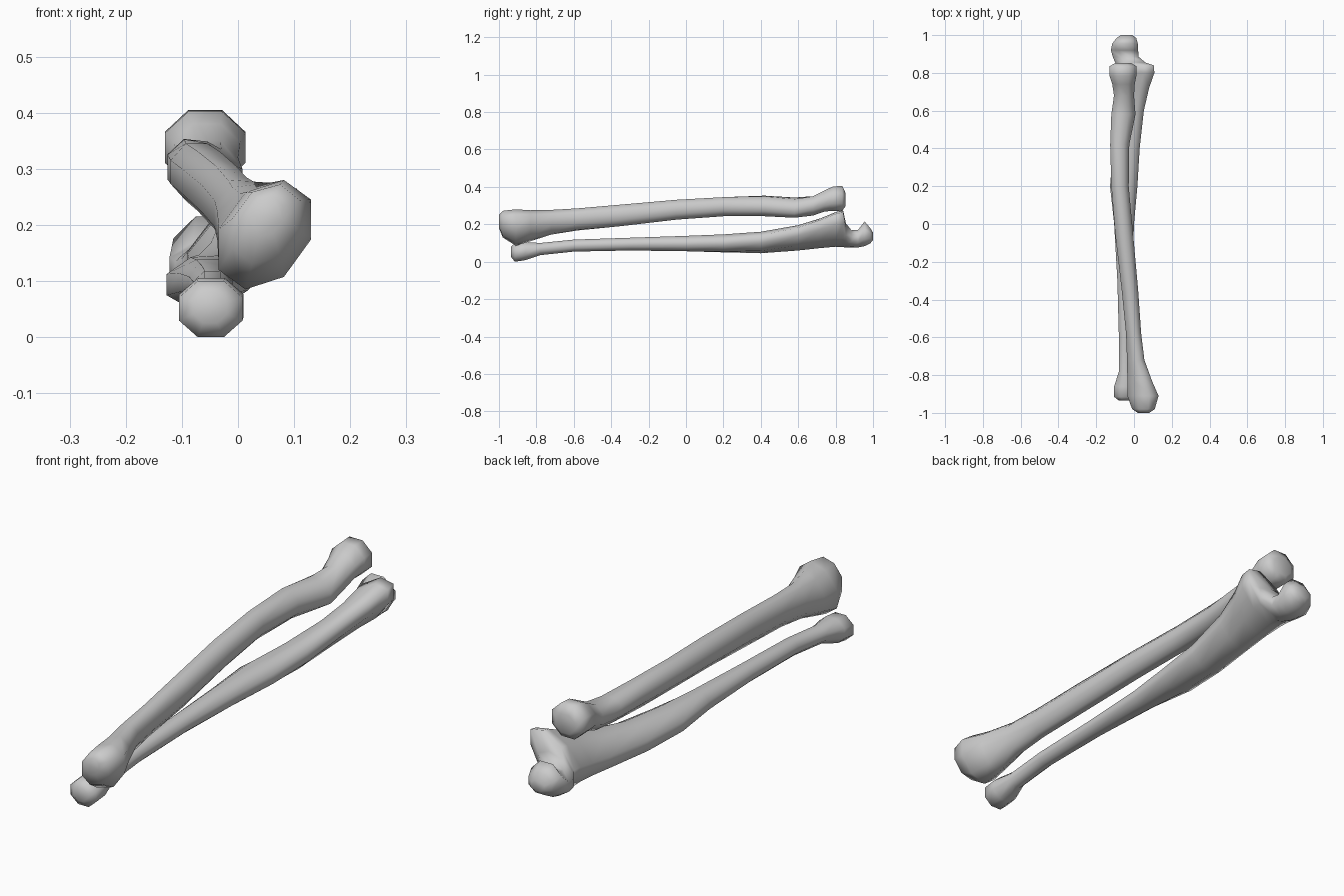
import bpy, bmesh, math

SIDES = 8


def ring(bm, y, x0, x1, z0, z1, skew):
    """Skewed octagon filling the box x0..x1, z0..z1 at station y."""
    ts = [(i + 0.5) * math.tau / SIDES for i in range(SIDES)]
    us = [math.cos(t) for t in ts]
    vs = [math.sin(t + skew) for t in ts]
    mu, mv = max(map(abs, us)), max(map(abs, vs))
    return [bm.verts.new(((x0 + x1) / 2 + (x1 - x0) / 2 * u / mu, y,
                          (z0 + z1) / 2 + (z1 - z0) / 2 * v / mv))
            for u, v in zip(us, vs)]


def bone(name, stations):
    """Loft the stations into a closed smooth-shaded bone."""
    bm = bmesh.new()
    rings = [ring(bm, *s) for s in stations]
    for a, b in zip(rings, rings[1:]):
        for i in range(SIDES):
            j = (i + 1) % SIDES
            bm.faces.new((a[i], a[j], b[j], b[i]))
    bm.faces.new(rings[0])
    bm.faces.new(rings[-1])
    bmesh.ops.recalc_face_normals(bm, faces=bm.faces)
    for f in bm.faces:
        f.smooth = True
    mesh = bpy.data.meshes.new(name)
    bm.to_mesh(mesh)
    bm.free()
    obj = bpy.data.objects.new(name, mesh)
    bpy.context.collection.objects.link(obj)
    return obj


# Upper bone: broad front end, bowed shaft, narrow neck and round head
bone("radius_bone", [
    (-1.00, 0.02, 0.08, 0.18, 0.25, 0.2),
    (-0.98, -0.01, 0.11, 0.13, 0.272, 0.25),
    (-0.91, -0.035, 0.13, 0.085, 0.28, 0.3),
    (-0.83, -0.035, 0.095, 0.11, 0.275, 0.3),
    (-0.72, -0.037, 0.055, 0.145, 0.277, 0.2),
    (-0.58, -0.042, 0.038, 0.167, 0.285, 0.1),
    (-0.35, -0.065, 0.022, 0.19, 0.305, 0),
    (-0.05, -0.10, -0.005, 0.225, 0.331, 0),
    (0.20, -0.12, -0.028, 0.243, 0.345, 0),
    (0.42, -0.126, -0.025, 0.243, 0.353, -0.1),
    (0.58, -0.12, 0.008, 0.235, 0.343, -0.2),
    (0.68, -0.106, 0.0, 0.247, 0.35, 0),
    (0.74, -0.115, 0.004, 0.268, 0.38, 0),
    (0.785, -0.13, 0.013, 0.272, 0.402, 0),
    (0.835, -0.13, 0.013, 0.272, 0.405, 0),
    (0.852, -0.10, -0.015, 0.295, 0.37, 0),
])

# Lower bone: small round front end, slim shaft, hooked rear end with notch
bone("ulna_bone", [
    (-0.935, -0.08, -0.02, 0.025, 0.08, 0),
    (-0.915, -0.105, 0.008, 0.0, 0.10, 0),
    (-0.86, -0.105, 0.01, 0.008, 0.105, 0),
    (-0.78, -0.08, -0.01, 0.035, 0.10, 0),
    (-0.60, -0.08, -0.01, 0.054, 0.118, 0),
    (-0.30, -0.088, -0.01, 0.06, 0.128, 0),
    (0.0, -0.105, 0.0, 0.056, 0.138, 0),
    (0.20, -0.127, 0.018, 0.05, 0.146, 0.1),
    (0.40, -0.11, 0.03, 0.045, 0.16, 0.3),
    (0.60, -0.09, 0.052, 0.06, 0.195, 0.55),
    (0.72, -0.085, 0.08, 0.073, 0.232, 0.65),
    (0.80, -0.09, 0.108, 0.08, 0.265, 0.65),
    (0.84, -0.09, 0.105, 0.078, 0.275, 0.65),
    (0.855, -0.10, 0.06, 0.076, 0.205, 0.4),
    (0.885, -0.112, 0.025, 0.075, 0.168, 0.1),
    (0.92, -0.122, 0.022, 0.076, 0.17, 0),
    (0.955, -0.115, 0.02, 0.083, 0.215, 0),
    (0.985, -0.092, 0.012, 0.098, 0.18, 0),
    (1.00, -0.07, -0.01, 0.115, 0.155, 0),
])
